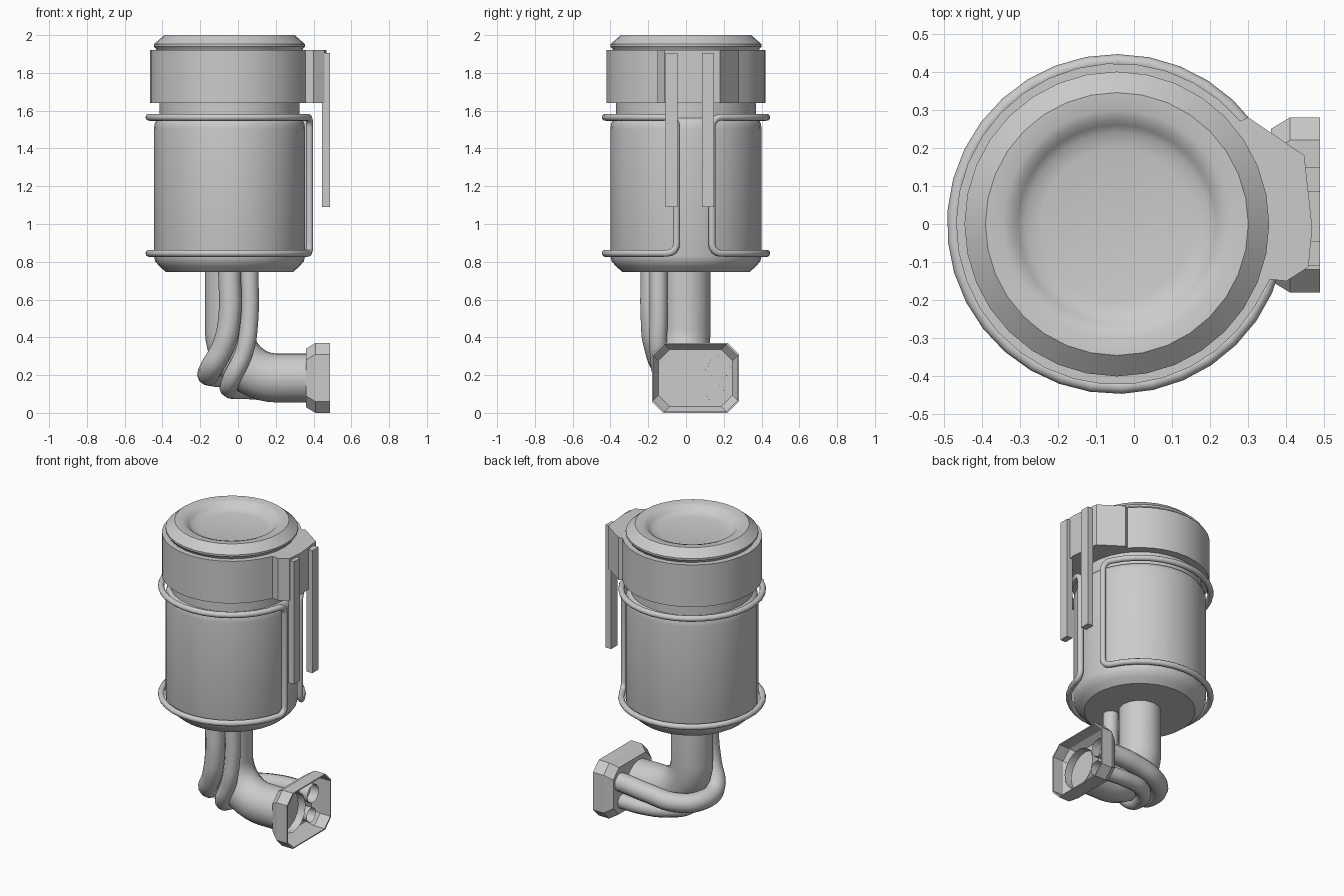
import bpy, bmesh, math
from mathutils import Vector

if "Cube" in bpy.data.objects:
    bpy.data.objects.remove(bpy.data.objects["Cube"])

CX = -0.045  # canister axis


def finish(ob, angle=35):
    bpy.ops.object.select_all(action='DESELECT')
    ob.select_set(True)
    bpy.context.view_layer.objects.active = ob
    if ob.type == 'CURVE':
        bpy.ops.object.convert(target='MESH')
        ob = bpy.context.object
    bpy.ops.object.shade_smooth_by_angle(angle=math.radians(angle))
    return ob


def from_bmesh(name, bm, angle=35):
    bmesh.ops.recalc_face_normals(bm, faces=bm.faces)
    me = bpy.data.meshes.new(name)
    bm.to_mesh(me)
    bm.free()
    ob = bpy.data.objects.new(name, me)
    bpy.context.collection.objects.link(ob)
    return finish(ob, angle)


def lathe(name, profile, n=32, angle=35):
    bm = bmesh.new()
    vs = [bm.verts.new((CX + r, 0, z)) for r, z in profile]
    es = [bm.edges.new(p) for p in zip(vs, vs[1:])]
    bmesh.ops.spin(bm, geom=vs + es, cent=(CX, 0, 0), axis=(0, 0, 1),
                   angle=2 * math.pi, steps=n, use_duplicate=False)
    bmesh.ops.remove_doubles(bm, verts=bm.verts, dist=1e-4)
    return from_bmesh(name, bm, angle)


def tube(name, pts, r, smooth_path=False, cyclic=False, res=4):
    cu = bpy.data.curves.new(name, 'CURVE')
    cu.dimensions = '3D'
    cu.bevel_depth, cu.bevel_resolution, cu.resolution_u = r, res, 6
    if smooth_path:
        sp = cu.splines.new('BEZIER')
        sp.bezier_points.add(len(pts) - 1)
        for b, p in zip(sp.bezier_points, pts):
            b.co = p
            b.handle_left_type = b.handle_right_type = 'AUTO'
    else:
        sp = cu.splines.new('POLY')
        sp.points.add(len(pts) - 1)
        for b, p in zip(sp.points, pts):
            b.co = (*p, 1)
    sp.use_cyclic_u = cyclic
    ob = bpy.data.objects.new(name, cu)
    bpy.context.collection.objects.link(ob)
    return finish(ob, 40)


# Canister body with chamfered base and narrower neck
lathe("canister_body", [(0, .745), (.335, .745), (.37, .775), (.393, .802), (.40, .83),
                        (.40, 1.50), (.397, 1.53), (.387, 1.55), (.37, 1.56), (.37, 1.70)])

# Cap with a dished top
lathe("top_cap", [(.37, 1.88), (.388, 1.925), (.40, 1.94), (.40, 1.952), (.345, 2.0), (.30, 1.997),
                  (.275, 1.988), (.26, 1.972), (.24, 1.958), (.20, 1.95), (0, 1.948)])

# Clamp band: circle merged with an angular bracket on the right
bracket = [(.357, -.145), (.40, -.15), (.458, -.113), (.468, -.01), (.447, .18), (.30, .28)]
R = .422
a0 = math.atan2(.28, .29 - CX)
a1 = 2 * math.pi + math.atan2(-.145, .357 - CX)
outline = [(CX + R * math.cos(a0 + (a1 - a0) * i / 28), R * math.sin(a0 + (a1 - a0) * i / 28))
           for i in range(28)] + bracket
bm = bmesh.new()
face = bm.faces.new([bm.verts.new((x, y, 1.64)) for x, y in outline])
ext = bmesh.ops.extrude_face_region(bm, geom=[face])
bmesh.ops.translate(bm, vec=(0, 0, .28), verts=[v for v in ext["geom"] if isinstance(v, bmesh.types.BMVert)])
bm.faces.new([v for v in face.verts]) if not face.is_valid else None
from_bmesh("clamp_band", bm, 25)

# Two hanging bars on the bracket
for name, y in (("bar_front", -.077), ("bar_back", .117)):
    bm = bmesh.new()
    bmesh.ops.create_cube(bm, size=1)
    bmesh.ops.scale(bm, vec=(.042, .064, .815), verts=bm.verts)
    bmesh.ops.translate(bm, vec=(.467, y, 1.4975), verts=bm.verts)
    from_bmesh(name, bm)

# Wire cage: one closed loop, two hoops joined by two uprights
RW, ZT, ZB, C = .427, 1.565, .845, .05
hi, lo = math.asin(.137 / RW), 2 * math.pi - math.asin(.05 / RW)
d = C / RW
corner = [(d * (1 - math.sin(t)), C * (1 - math.cos(t))) for t in [math.pi / 8 * i for i in range(5)]]
half = [(hi + o, C - q) for o, q in [(d * (1 - math.cos(t)), C * math.sin(t))
                                     for t in [math.pi / 8 * i for i in range(5)]]]
half = [(a, C - h) for a, h in [(a, C - b) for a, b in half]]
half += [(hi + d + (lo - hi - 2 * d) * i / 30, 0) for i in range(1, 30)]
half += [(lo - o, q) for o, q in corner]
place = lambda a, z: (CX + RW * math.cos(a), RW * math.sin(a), z)
loop = [place(a, ZT - q) for a, q in half] + [place(a, ZB + q) for a, q in reversed(half)]
tube("wire_cage", loop, .019, cyclic=True, res=3)

# Main outlet pipe with a swept elbow
BR = .25
pts = [(CX, 0, .76), (CX, 0, .6)]
for i in range(13):
    t = math.pi / 2 * i / 12
    pts.append((CX + BR * (1 - math.cos(t)), -.02 * i / 12, .185 + BR * (1 - math.sin(t))))
pts.append((.42, -.02, .185))
tube("main_pipe", pts, .13, res=6)

# Two thin pipes wrapping around the elbow
tube("upper_thin_pipe", [(-.045, -.18, .76), (-.045, -.18, .50), (-.075, -.165, .36), (-.145, -.10, .23),
                         (-.14, .05, .20), (-.03, .155, .20), (.15, .185, .225), (.36, .175, .24),
                         (.43, .175, .24)], .06, True)
tube("lower_thin_pipe", [(.06, -.145, .76), (.06, -.145, .50), (.035, -.145, .33), (-.04, -.10, .165),
                         (-.04, .02, .125), (.04, .12, .12), (.20, .16, .11), (.36, .155, .105),
                         (.43, .155, .105)], .048, True)


# Flange: open octagonal tray with chamfered back
def octagon(bm, x, inset, cut=.06):
    hy, hz = .23 - inset, .185 - inset
    q = [(hy - cut, -hz), (hy, cut - hz), (hy, hz - cut), (hy - cut, hz),
         (cut - hy, hz), (-hy, hz - cut), (-hy, cut - hz), (cut - hy, -hz)]
    return [bm.verts.new((x, .05 + y, .185 + z)) for y, z in q]


bm = bmesh.new()
sections = [(.36, .03), (.41, 0), (.488, 0), (.488, .007), (.412, .007), (.368, .034)]
rings = [octagon(bm, *s) for s in sections]
for a, b in zip(rings, rings[1:]):
    for i in range(8):
        j = (i + 1) % 8
        bm.faces.new((a[i], a[j], b[j], b[i]))
bm.faces.new(rings[0])
bm.faces.new(rings[-1])
from_bmesh("flange", bm, 20)
